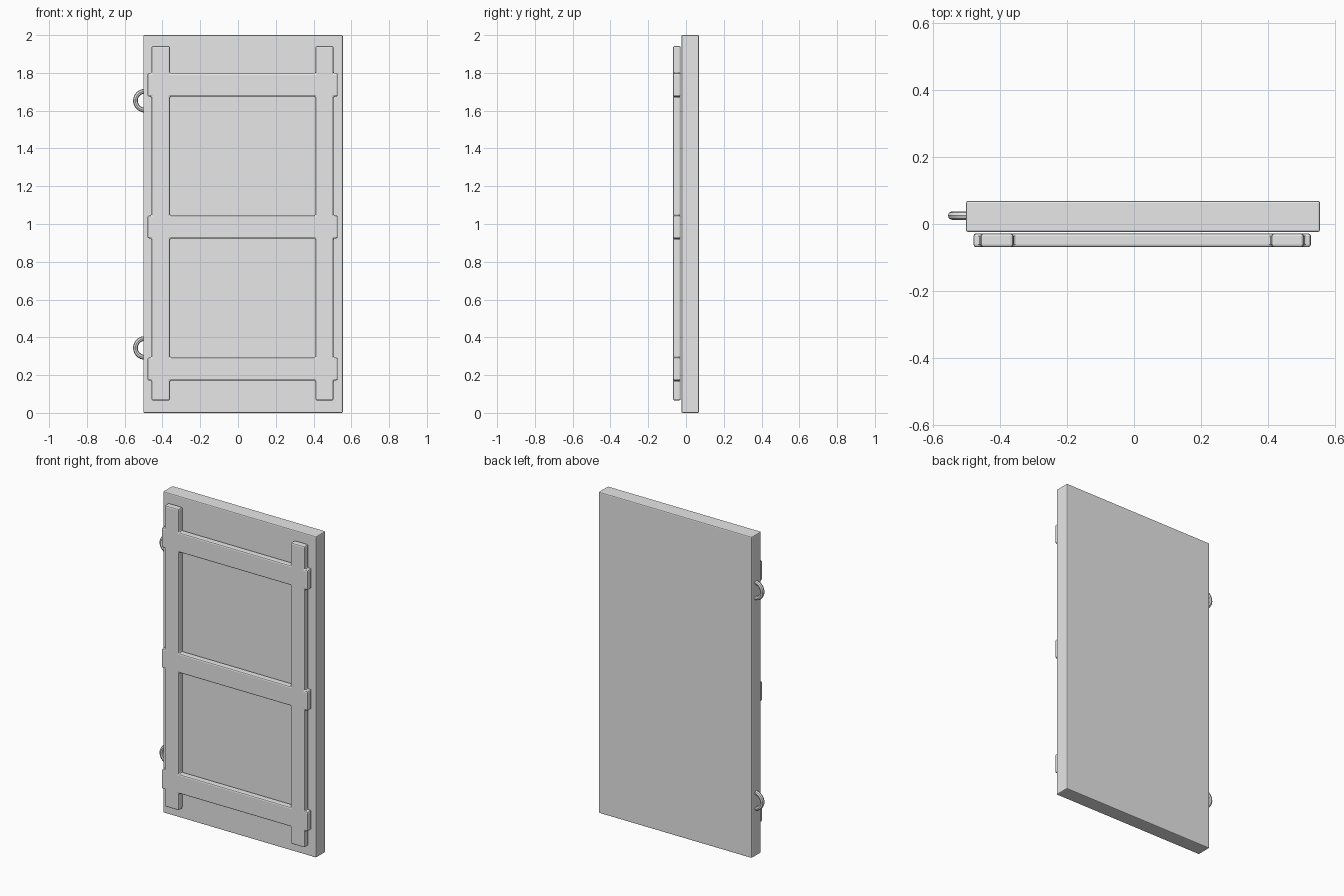
import bpy, bmesh, math
from mathutils import Vector

if "Cube" in bpy.data.objects:
    bpy.data.objects.remove(bpy.data.objects["Cube"])

grey = bpy.data.materials.new("plain_grey")
grey.diffuse_color = (0.8, 0.8, 0.8, 1)
grey.use_nodes = True
grey.node_tree.nodes["Principled BSDF"].inputs["Base Color"].default_value = grey.diffuse_color


def finish(obj, bevel=0.0, segments=2):
    obj.data.materials.append(grey)
    if bevel:
        mod = obj.modifiers.new("rounded_edges", 'BEVEL')
        mod.width = bevel
        mod.segments = segments
        mod.limit_method = 'ANGLE'


def mesh_object(name, bm):
    bmesh.ops.recalc_face_normals(bm, faces=bm.faces)
    mesh = bpy.data.meshes.new(name)
    bm.to_mesh(mesh)
    bm.free()
    obj = bpy.data.objects.new(name, mesh)
    bpy.context.collection.objects.link(obj)
    return obj


# Door slab
bm = bmesh.new()
bmesh.ops.create_cube(bm, size=1)
bmesh.ops.scale(bm, vec=(1.056, 0.093, 2.0), verts=bm.verts)
bmesh.ops.translate(bm, vec=(0.027, 0.0225, 1.0), verts=bm.verts)
finish(mesh_object("door_slab", bm), 0.006)

# Raised frame: two stiles and three rails joined flush, cut from one grid
stiles = [(-0.458, -0.36), (0.41, 0.506)]
rails = [(0.172, 0.293), (0.924, 1.045), (1.675, 1.798)]
xs = [-0.479, *stiles[0], *stiles[1], 0.528]
zs = [0.066, *rails[0], *rails[1], *rails[2], 1.942]
front, back = -0.069, -0.028
bm = bmesh.new()
for i in range(len(xs) - 1):
    for j in range(len(zs) - 1):
        if i in (1, 3) or j in (1, 3, 5):
            corners = [(xs[i], zs[j]), (xs[i + 1], zs[j]),
                       (xs[i + 1], zs[j + 1]), (xs[i], zs[j + 1])]
            bm.faces.new([bm.verts.new((x, front, z)) for x, z in corners])
bmesh.ops.remove_doubles(bm, verts=bm.verts, dist=0.0001)
result = bmesh.ops.extrude_face_region(bm, geom=bm.faces[:], use_keep_orig=True)
moved = [g for g in result["geom"] if isinstance(g, bmesh.types.BMVert)]
bmesh.ops.translate(bm, vec=(0, back - front, 0), verts=moved)
finish(mesh_object("raised_frame", bm), 0.008)

# Hinge rings, half sunk into the left edge
for name, z in (("upper_hinge_ring", 1.653), ("lower_hinge_ring", 0.344)):
    bpy.ops.mesh.primitive_torus_add(
        location=(-0.493, 0.025, z), rotation=(math.pi / 2, 0, 0),
        major_segments=32, minor_segments=8,
        major_radius=0.050, minor_radius=0.0125)
    ring = bpy.context.object
    ring.name = name
    finish(ring)
    bpy.ops.object.shade_smooth_by_angle(angle=math.radians(30))
